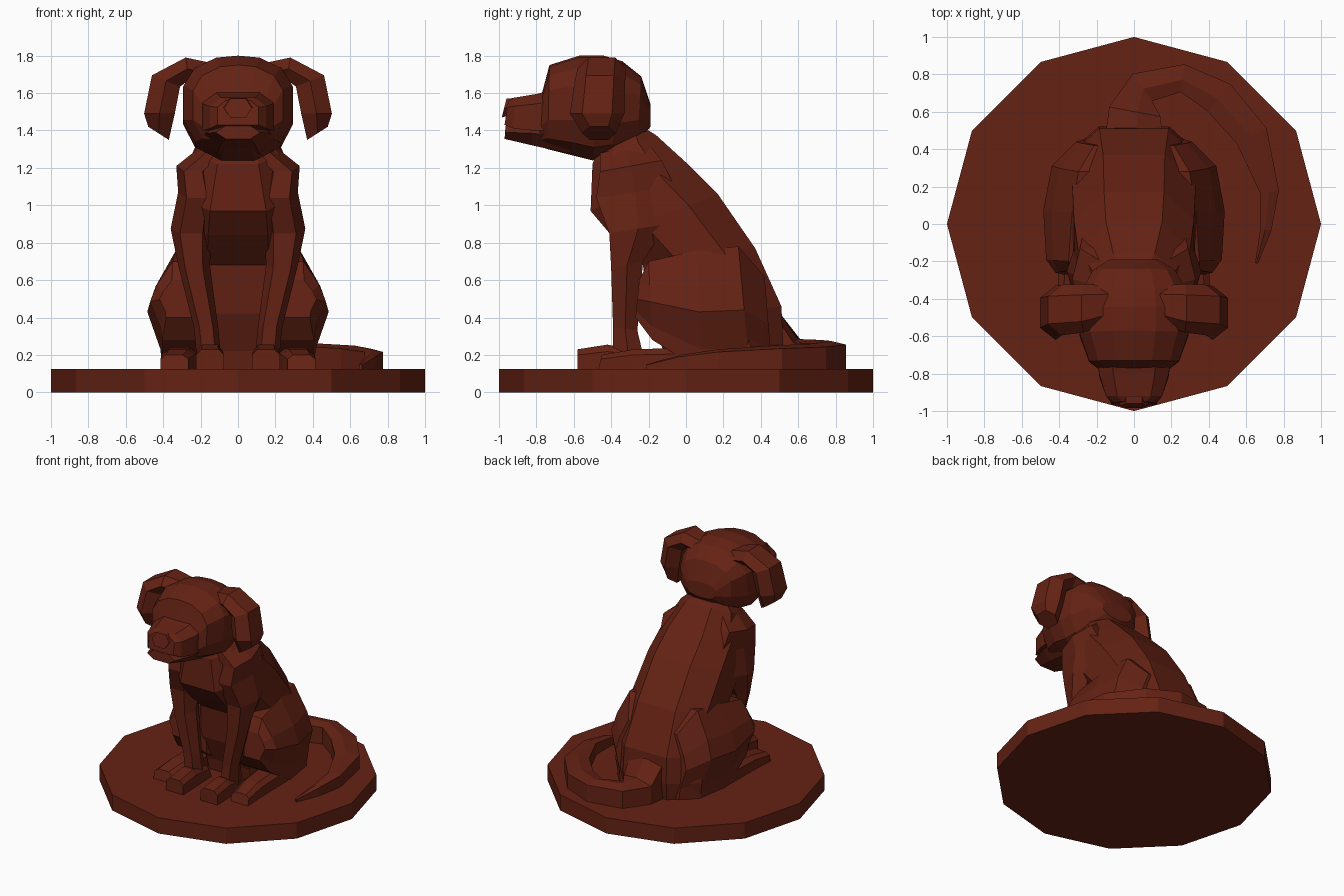
import bpy, bmesh, math
from mathutils import Vector as V

mat = bpy.data.materials.new("brown_clay")
mat.diffuse_color = (0.13, 0.016, 0.007, 1)

OCT = [(-.5, -1), (.5, -1), (1, -.4), (1, .45), (.5, 1), (-.5, 1), (-1, .45), (-1, -.4)]
HEX = [(-.55, -1), (.55, -1), (1, 0), (.55, 1), (-.55, 1), (-1, 0)]
BOX = [(-1, -1), (1, -1), (1, .45), (.6, 1), (-.6, 1), (-1, .45)]
WEDGE = [(-1, -1), (1, -1), (1, .75), (.1, 1), (-1, .75)]
THIGH = [(-1, -1), (.6, -1), (.66, -.65), (1, -.03), (.78, .4), (.25, 1), (-1, 1)]
SKULL = [(-.3, -1), (.3, -1), (.78, -.75), (1, -.3), (1, .4), (.8, .75), (.4, .96), (0, 1),
         (-.4, .96), (-.8, .75), (-1, .4), (-1, -.3), (-.78, -.75)]


def loft(name, rings, shape, mirror=False):
    """Skin a shape through rings of (centre, u axis, v axis), flat shaded."""
    bm = bmesh.new()
    loops = [[bm.verts.new(c + u * a + v * b) for a, b in shape] for c, u, v in rings]
    n = len(shape)
    for p, q in zip(loops, loops[1:]):
        for i in range(n):
            j = (i + 1) % n
            bm.faces.new((p[i], p[j], q[j], q[i]))
    bm.faces.new(loops[0])
    bm.faces.new(loops[-1])
    bmesh.ops.recalc_face_normals(bm, faces=bm.faces)
    me = bpy.data.meshes.new(name)
    bm.to_mesh(me)
    bm.free()
    ob = bpy.data.objects.new(name, me)
    bpy.context.collection.objects.link(ob)
    me.materials.append(mat)
    if mirror:
        m = ob.modifiers.new("mirror", 'MIRROR')
        m.use_axis = (True, False, False)
        m.use_mirror_merge = False
    return ob


def ring(x, w, y0, z0, y1, z1):
    """Ring spanning two side-view points, half width w, centred at x."""
    a, b = V((x, y0, z0)), V((x, y1, z1))
    return (a + b) / 2, V((w, 0, 0)), (b - a) / 2


def rings(rows):
    return [ring(*r) for r in rows]


# twelve-sided base
disc = [(math.cos(i * math.pi / 6), math.sin(i * math.pi / 6)) for i in range(12)]
loft("base", [(V((0, 0, z)), V((1, 0, 0)), V((0, 1, 0))) for z in (0, .125)], disc)

# torso from neck to rump
loft("torso", rings([
    (0, .17, -.46, 1.32, -.20, 1.40),
    (0, .22, -.50, 1.22, -.16, 1.375),
    (0, .30, -.51, .97, .01, 1.22),
    (0, .32, -.40, .84, .17, 1.06),
    (0, .33, -.23, .68, .37, .77),
    (0, .37, -.20, .42, .51, .46),
    (0, .38, -.12, .22, .52, .26),
    (0, .36, -.10, .11, .50, .11)]), OCT)

# thighs
loft("thigh", rings([
    (.33, .09, -.27, .40, -.25, .60),
    (.31, .16, -.18, .28, -.20, .70),
    (.28, .205, .08, .12, .06, .76),
    (.25, .19, .34, .12, .28, .78),
    (.18, .13, .46, .13, .42, .62)]), THIGH, True)

# front legs with shoulders
loft("front_leg", rings([
    (.13, .08, -.46, 1.28, -.20, 1.33),
    (.24, .09, -.46, 1.18, -.13, 1.24),
    (.22, .10, -.48, 1.04, -.06, 1.10),
    (.25, .11, -.41, .85, -.10, .90),
    (.235, .085, -.40, .66, -.23, .70),
    (.17, .065, -.39, .35, -.26, .33),
    (.15, .065, -.39, .12, -.21, .12)]), HEX, True)

# paws
loft("front_paw", rings([
    (.15, .06, -.20, .12, -.24, .22),
    (.15, .07, -.42, .12, -.42, .255),
    (.15, .075, -.58, .12, -.58, .23)]), BOX, True)
loft("hind_paw", rings([
    (.30, .10, .05, .12, .05, .24),
    (.32, .085, -.30, .12, -.28, .23),
    (.34, .075, -.47, .12, -.45, .20)]), BOX, True)

# skull
loft("head", rings([
    (0, .13, -.19, 1.42, -.19, 1.54),
    (0, .22, -.26, 1.33, -.24, 1.69),
    (0, .28, -.40, 1.26, -.34, 1.77),
    (0, .295, -.50, 1.24, -.44, 1.80),
    (0, .29, -.62, 1.27, -.57, 1.80),
    (0, .24, -.74, 1.30, -.73, 1.75),
    (0, .18, -.79, 1.32, -.77, 1.60)]), SKULL)

# muzzle, lower jaw and nose
loft("muzzle", rings([
    (0, .20, -.70, 1.40, -.70, 1.62),
    (0, .185, -.82, 1.40, -.80, 1.595),
    (0, .15, -.92, 1.41, -.92, 1.575),
    (0, .11, -.97, 1.43, -.95, 1.56)]), BOX)
loft("jaw", rings([
    (0, .21, -.62, 1.275, -.62, 1.45),
    (0, .17, -.82, 1.32, -.82, 1.45),
    (0, .12, -.97, 1.355, -.965, 1.425)]), HEX)
loft("nose", rings([
    (0, .085, -.90, 1.49, -.90, 1.575),
    (0, .075, -.985, 1.47, -.96, 1.57)]), HEX)

# folded ears
EAR = [(.14, -.43, 1.70, .10, 0, .06), (.27, -.45, 1.73, .13, .01, .06),
       (.385, -.46, 1.665, .135, .075, .03), (.42, -.475, 1.49, .145, .082, .0),
       (.425, -.465, 1.385, .09, .055, .035)]
loft("ear", [(V((x, y, z)), V((0, d, 0)), V((a, 0, b))) for x, y, z, d, a, b in EAR], HEX, True)

# tail curling around the right side: x, y, half width, top height
TAIL = [(0, .49, .15, .44), (0.005, .60, .14, .285), (.045, .73, .09, .28), (.26, .78, .075, .275),
        (.455, .675, .095, .26), (.63, .47, .09, .25), (.725, .17, .05, .23),
        (.705, -.03, .03, .20), (.655, -.21, .008, .15)]
path = []
for i, (x, y, w, t) in enumerate(TAIL):
    a, b = TAIL[max(i - 1, 0)], TAIL[min(i + 1, len(TAIL) - 1)]
    side = V((b[1] - a[1], a[0] - b[0], 0)).normalized() * w
    path.append((V((x, y, (t + .12) / 2)), side, V((0, 0, (t - .12) / 2))))
loft("tail", path, WEDGE)
